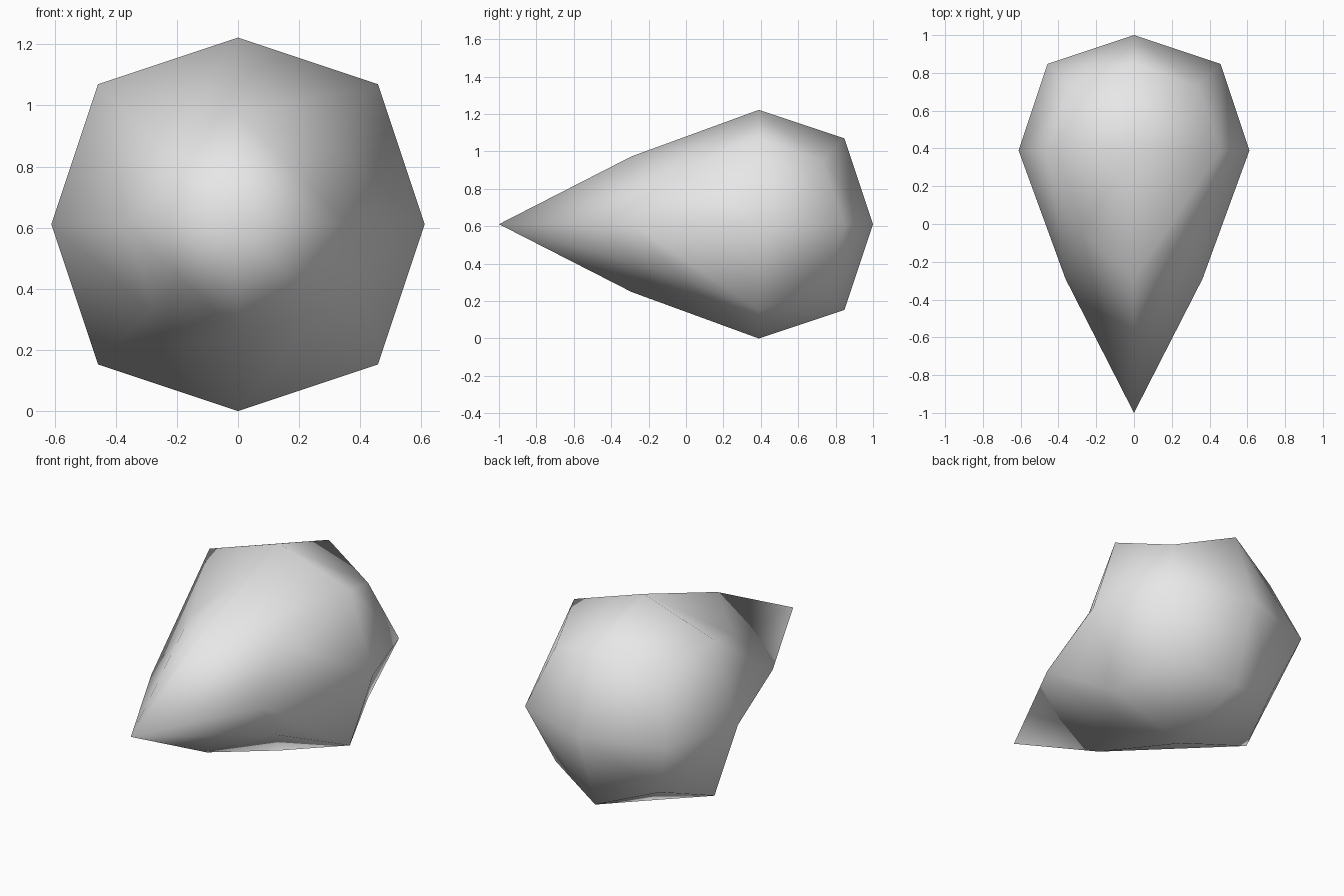
import bpy
import bmesh
from mathutils import Vector

cube = bpy.data.objects.get("Cube")
if cube:
    bpy.data.objects.remove(cube, do_unlink=True)

RADIUS = 0.611

# One plain grey for the whole body
grey = bpy.data.materials.new("light_grey")
grey.use_nodes = True
grey.diffuse_color = (0.8, 0.8, 0.8, 1)
grey.node_tree.nodes["Principled BSDF"].inputs["Base Color"].default_value = (0.8, 0.8, 0.8, 1)

# Rounded cube: each side split into four quads
bm = bmesh.new()
bmesh.ops.create_cube(bm, size=2)
bmesh.ops.subdivide_edges(bm, edges=bm.edges[:], cuts=1, use_grid_fill=True)

# Distance along each axis for side centres, edge middles and corners
rounding = {1: 1.0, 2: 0.75, 3: 0.556}
# Front ring: (sideways distance, forward distance), drawn out to a point
front = {1: (0, 1.389), 2: (0.3625, 0.68), 3: (0.28, 0.43)}

for v in bm.verts:
    axes = Vector([round(c) for c in v.co])
    kind = sum(1 for c in axes if c)
    if axes.y < 0:
        side, forward = front[kind]
        v.co = (axes.x * side, -forward, axes.z * side)
    else:
        v.co = axes * RADIUS * rounding[kind]

# Stand it on the ground, tip to the front
bmesh.ops.translate(bm, verts=bm.verts[:], vec=(0, 1 - RADIUS, RADIUS))
bmesh.ops.recalc_face_normals(bm, faces=bm.faces[:])
for f in bm.faces:
    f.smooth = True

mesh = bpy.data.meshes.new("teardrop_body")
bm.to_mesh(mesh)
bm.free()
mesh.materials.append(grey)
body = bpy.data.objects.new("teardrop_body", mesh)
bpy.context.collection.objects.link(body)
